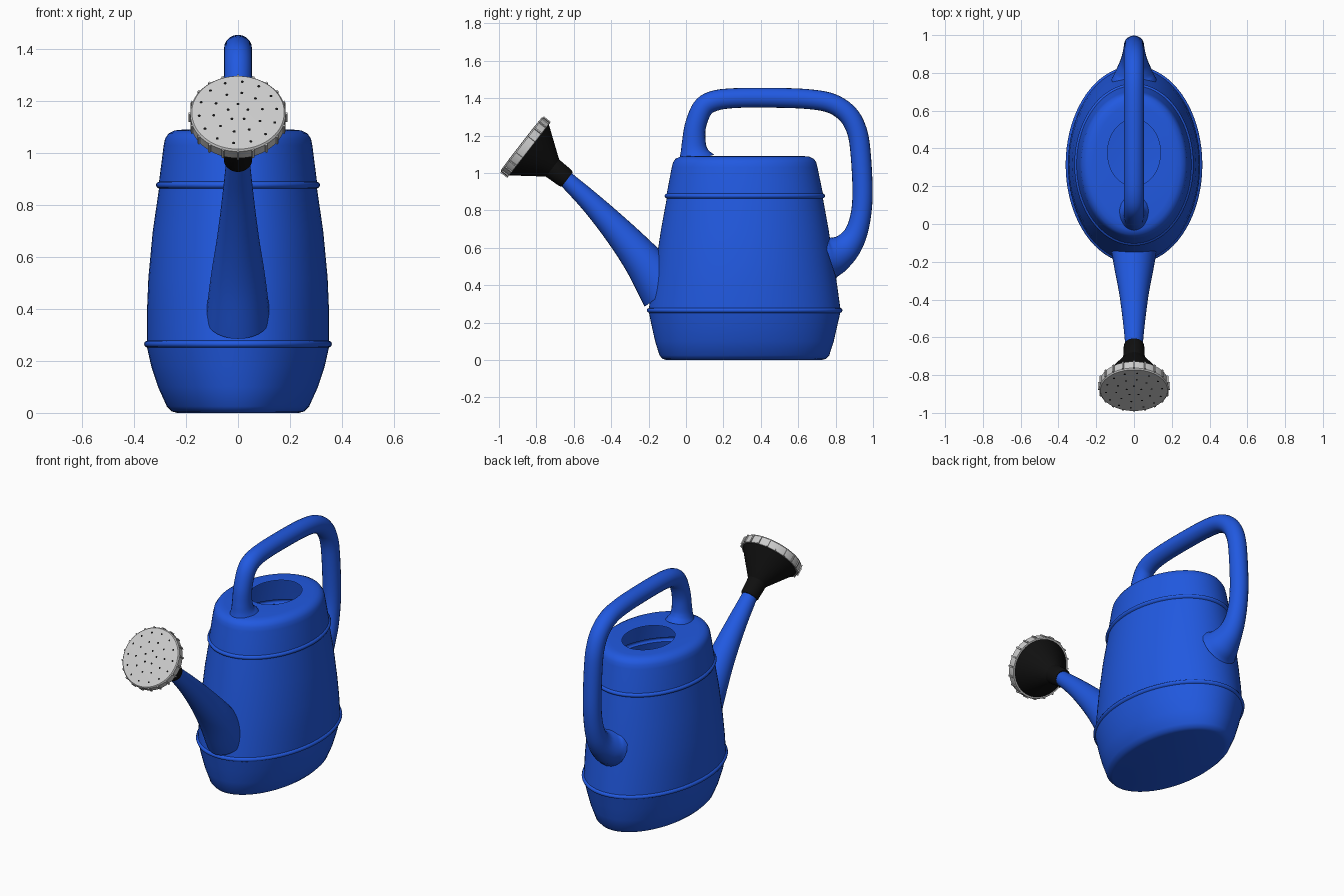
import bpy, bmesh, math
from mathutils import Vector, Matrix

if "Cube" in bpy.data.objects:
    bpy.data.objects.remove(bpy.data.objects["Cube"])


def material(name, color):
    m = bpy.data.materials.new(name)
    m.diffuse_color = (*color, 1)
    m.use_nodes = True
    m.node_tree.nodes["Principled BSDF"].inputs["Base Color"].default_value = m.diffuse_color
    return m


BLUE = material("blue_plastic", (0.015, 0.10, 0.75))
BLACK = material("black_plastic", (0.005, 0.005, 0.005))
GREY = material("grey_plastic", (0.52, 0.52, 0.52))


def loft(name, rings, mat, caps=(False, False), angle=40):
    """Skin a list of equal-length vertex rings."""
    bm = bmesh.new()
    rows = [[bm.verts.new(p) for p in ring] for ring in rings]
    n = len(rows[0])
    for a, b in zip(rows, rows[1:]):
        for i in range(n):
            j = (i + 1) % n
            bm.faces.new((a[i], a[j], b[j], b[i]))
    if caps[0]:
        bm.faces.new(rows[0][::-1])
    if caps[1]:
        bm.faces.new(rows[-1])
    bmesh.ops.recalc_face_normals(bm, faces=bm.faces)
    return finish(name, bm, mat, angle)


def finish(name, bm, mat, angle=40):
    me = bpy.data.meshes.new(name)
    bm.to_mesh(me)
    bm.free()
    ob = bpy.data.objects.new(name, me)
    bpy.context.collection.objects.link(ob)
    me.materials.append(mat)
    bpy.context.view_layer.objects.active = ob
    ob.select_set(True)
    bpy.ops.object.shade_smooth_by_angle(angle=math.radians(angle))
    ob.select_set(False)
    return ob


def circle(n):
    return [(math.cos(math.tau * i / n), math.sin(math.tau * i / n)) for i in range(n)]


def smooth_path(pts, steps=5):
    """Catmull-Rom through tuples of any length."""
    pts = [Vector(p) for p in pts]
    pts = [2 * pts[0] - pts[1]] + pts + [2 * pts[-1] - pts[-2]]
    out = []
    for a, b, c, d in zip(pts, pts[1:], pts[2:], pts[3:]):
        for s in range(steps):
            t = s / steps
            out.append(0.5 * (2 * b + (c - a) * t + (2 * a - 5 * b + 4 * c - d) * t ** 2
                              + (3 * b - a - 3 * c + d) * t ** 3))
    return out + [pts[-2]]


def tube(name, pts, mat, n=20):
    """Sweep an ellipse along (y, z, in-plane radius, x radius)."""
    path = smooth_path(pts)
    rings = []
    for i, p in enumerate(path):
        d = path[min(i + 1, len(path) - 1)] - path[max(i - 1, 0)]
        d = Vector((d[0], d[1])).normalized()
        rings.append([(p[3] * c, p[0] - d[1] * p[2] * s, p[1] + d[0] * p[2] * s)
                      for c, s in circle(n)])
    return loft(name, rings, mat)


# Body: elliptical sections (z, x radius, front y, back y), with two raised beads
def with_bead(z, rx, y0, y1):
    return [(z + dz, rx + g, y0 - g, y1 + g) for dz, g in
            ((-0.013, 0), (-0.009, 0.008), (0, 0.012), (0.009, 0.008), (0.013, 0))]


sections = [(0.0, 0.235, -0.105, 0.725), (0.006, 0.255, -0.125, 0.747),
            (0.025, 0.274, -0.142, 0.766), (0.10, 0.308, -0.165, 0.79),
            (0.18, 0.334, -0.183, 0.808)]
sections += with_bead(0.265, 0.350, -0.198, 0.825)
sections += [(0.40, 0.350, -0.180, 0.808), (0.52, 0.345, -0.161, 0.789),
             (0.70, 0.328, -0.133, 0.762)]
sections += with_bead(0.877, 0.304, -0.103, 0.732)
sections += [(1.03, 0.286, -0.076, 0.703), (1.055, 0.281, -0.070, 0.697),
             (1.075, 0.268, -0.057, 0.684), (1.087, 0.245, -0.032, 0.659),
             (1.09, 0.215, 0.0, 0.63), (1.09, 0.14, 0.20, 0.555)]
loft("body", [[(rx * c, (y0 + y1) / 2 + (y1 - y0) / 2 * s, z) for c, s in circle(72)]
              for z, rx, y0, y1 in sections], BLUE, caps=(True, False), angle=50)

# Handle: from the top front, over and down to the back wall
tube("handle", [
    (0.052, 1.075, 0.100, 0.085), (0.045, 1.11, 0.076, 0.065), (0.042, 1.16, 0.064, 0.056),
    (0.050, 1.25, 0.057, 0.054), (0.088, 1.345, 0.056, 0.054), (0.150, 1.385, 0.055, 0.054),
    (0.260, 1.40, 0.053, 0.054), (0.45, 1.402, 0.053, 0.054), (0.65, 1.395, 0.053, 0.054),
    (0.78, 1.371, 0.053, 0.054), (0.868, 1.31, 0.054, 0.054), (0.915, 1.22, 0.054, 0.054),
    (0.934, 1.10, 0.054, 0.054), (0.944, 0.90, 0.054, 0.054), (0.934, 0.77, 0.055, 0.055),
    (0.905, 0.67, 0.062, 0.060), (0.860, 0.605, 0.078, 0.072), (0.805, 0.565, 0.100, 0.098),
    (0.765, 0.55, 0.120, 0.120)], BLUE)

# Spout: tapering tube from the front wall
tube("spout", [
    (-0.11, 0.365, 0.137, 0.125), (-0.23, 0.53, 0.105, 0.104), (-0.358, 0.682, 0.080, 0.080),
    (-0.505, 0.838, 0.058, 0.060), (-0.65, 0.975, 0.043, 0.045)], BLUE, n=28)

# Rose frame: local z runs along the pouring direction
axis = Vector((0, -0.79, 0.613)).normalized()
up = Vector((0, 0.613, 0.79)).normalized()
ROSE = Matrix((up.cross(axis), up, axis)).transposed().to_4x4()
ROSE.translation = (0, -0.635, 0.965)


def lathe(name, profile, mat, n=40):
    ob = loft(name, [[(r * c, r * s, t) for c, s in circle(n)] for r, t in profile],
              mat, caps=(True, True), angle=30)
    ob.matrix_world = ROSE
    return ob


# Black collar and funnel
lathe("rose_funnel", [(0.040, 0), (0.048, 0), (0.054, 0.012), (0.058, 0.10),
                      (0.170, 0.255), (0.176, 0.268)], BLACK)

# Grey sprinkler cap
lathe("rose_cap", [(0.165, 0.258), (0.181, 0.258), (0.184, 0.263), (0.184, 0.304),
                   (0.178, 0.311), (0.10, 0.313)], GREY, n=60)

# Grip ribs around the cap
bm = bmesh.new()
for i in range(20):
    m = (Matrix.Rotation(math.tau * i / 20, 4, 'Z') @ Matrix.Translation((0.184, 0, 0.282))
         @ Matrix.Diagonal((0.012, 0.009, 0.046, 1)))
    bmesh.ops.create_cube(bm, size=1, matrix=m)
finish("cap_ribs", bm, GREY).matrix_world = ROSE

# Dark spray holes in three rings
bm = bmesh.new()
for count, radius, t in ((5, 0.04, 0.3138), (10, 0.095, 0.3138), (14, 0.15, 0.3128)):
    for i in range(count):
        a = math.tau * (i + 0.25) / count
        m = Matrix.Translation((radius * math.cos(a), radius * math.sin(a), t))
        bmesh.ops.create_circle(bm, cap_ends=True, segments=8, radius=0.006, matrix=m)
finish("spray_holes", bm, BLACK).matrix_world = ROSE
